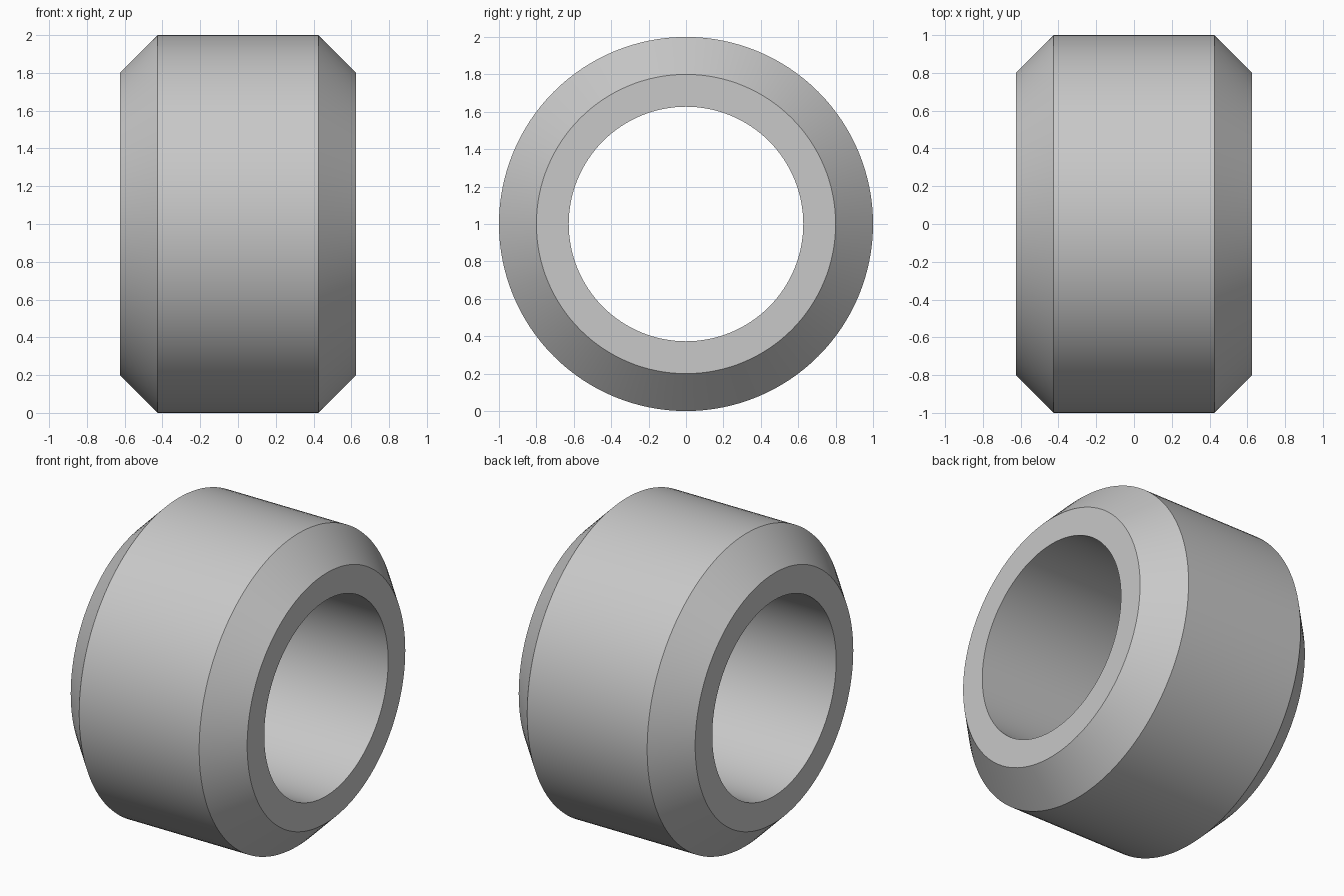
import bpy
import bmesh
import math

cube = bpy.data.objects.get("Cube")
if cube:
    bpy.data.objects.remove(cube, do_unlink=True)

SEGMENTS = 128
HALF_WIDTH, SHOULDER = 0.625, 0.425
OUTER, RIM, BORE = 1.0, 0.8, 0.627

# Plain grey
grey = bpy.data.materials.new("light grey")
grey.use_nodes = True
colour = (0.58, 0.58, 0.58, 1)
grey.diffuse_color = colour
grey.node_tree.nodes["Principled BSDF"].inputs["Base Color"].default_value = colour

# Closed cross-section as (x, radius), turned about the x axis
profile = [(-HALF_WIDTH, BORE), (-HALF_WIDTH, RIM), (-SHOULDER, OUTER),
           (SHOULDER, OUTER), (HALF_WIDTH, RIM), (HALF_WIDTH, BORE)]

bm = bmesh.new()
rings = []
for i in range(SEGMENTS):
    a = 2 * math.pi * i / SEGMENTS
    rings.append([bm.verts.new((x, r * math.cos(a), 1 + r * math.sin(a)))
                  for x, r in profile])
for i, ring in enumerate(rings):
    following = rings[(i + 1) % SEGMENTS]
    for j in range(len(profile)):
        k = (j + 1) % len(profile)
        bm.faces.new((ring[j], ring[k], following[k], following[j]))
bmesh.ops.recalc_face_normals(bm, faces=bm.faces)

# Chamfered ring with a straight bore
mesh = bpy.data.meshes.new("chamfered_ring")
bm.to_mesh(mesh)
bm.free()
mesh.materials.append(grey)
ring_object = bpy.data.objects.new("chamfered_ring", mesh)
bpy.context.collection.objects.link(ring_object)

bpy.ops.object.select_all(action="DESELECT")
ring_object.select_set(True)
bpy.context.view_layer.objects.active = ring_object
bpy.ops.object.shade_smooth_by_angle(angle=math.radians(30))
